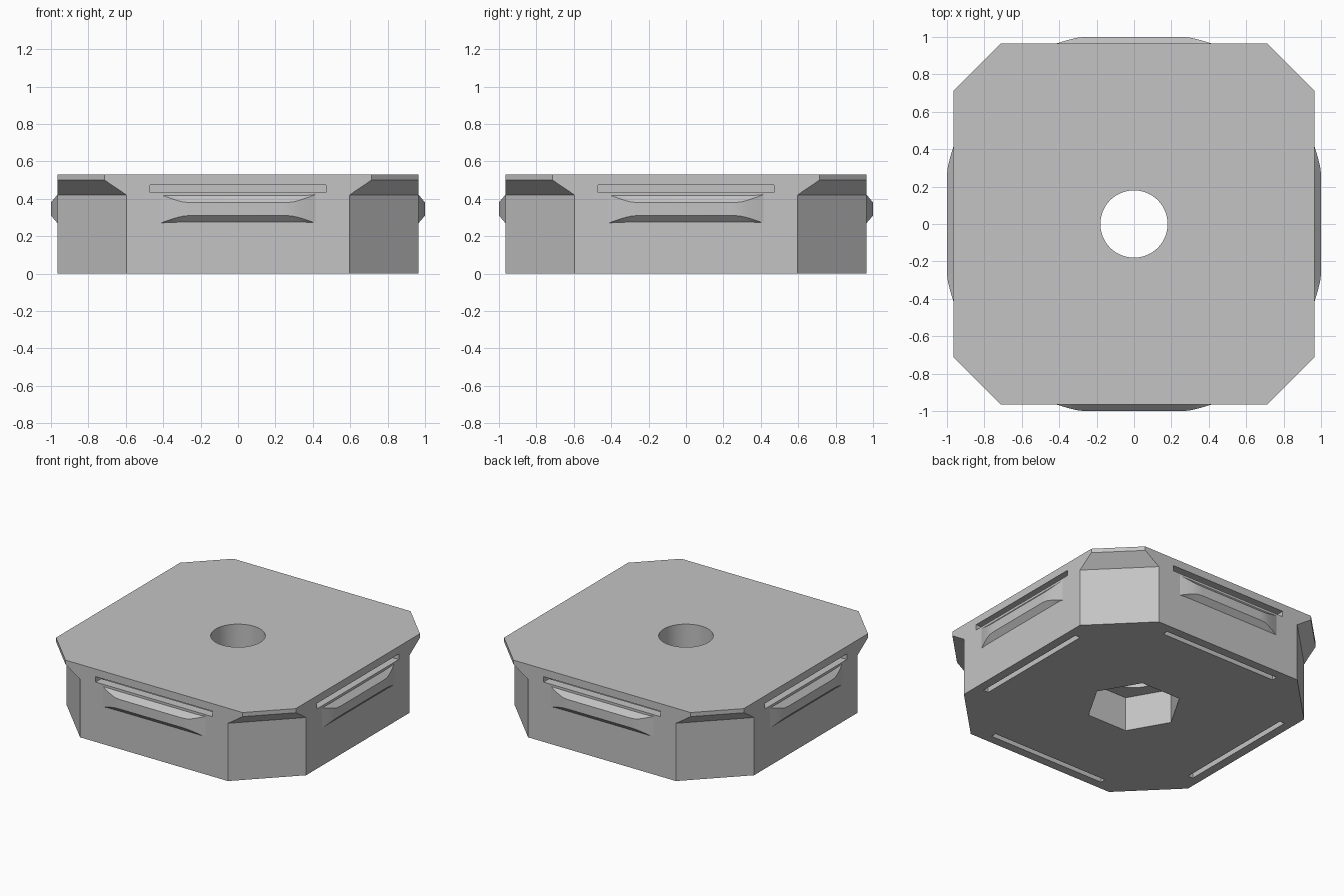
import bpy, bmesh, math
from mathutils import Matrix

if "Cube" in bpy.data.objects:
    bpy.data.objects.remove(bpy.data.objects["Cube"])

grey = bpy.data.materials.new("light_grey")
grey.diffuse_color = (0.55, 0.55, 0.55, 1)
grey.use_nodes = True
grey.node_tree.nodes["Principled BSDF"].inputs["Base Color"].default_value = grey.diffuse_color


def loft(name, rings):
    """Closed solid from a stack of equal-length point rings."""
    bm = bmesh.new()
    loops = [[bm.verts.new(p) for p in ring] for ring in rings]
    n = len(loops[0])
    for a, b in zip(loops, loops[1:]):
        for i in range(n):
            j = (i + 1) % n
            bm.faces.new((a[i], a[j], b[j], b[i]))
    bm.faces.new(loops[0][::-1])
    bm.faces.new(loops[-1])
    bmesh.ops.recalc_face_normals(bm, faces=bm.faces)
    mesh = bpy.data.meshes.new(name)
    bm.to_mesh(mesh)
    bm.free()
    mesh.materials.append(grey)
    ob = bpy.data.objects.new(name, mesh)
    bpy.context.collection.objects.link(ob)
    return ob


def prism(name, sides, radius, z0, z1):
    pts = [(radius * math.cos(math.tau * i / sides),
            radius * math.sin(math.tau * i / sides)) for i in range(sides)]
    return loft(name, [[(x, y, z) for x, y in pts] for z in (z0, z1)])


def smooth(ob):
    bpy.ops.object.select_all(action='DESELECT')
    ob.select_set(True)
    bpy.context.view_layer.objects.active = ob
    bpy.ops.object.shade_smooth_by_angle(angle=math.radians(25))


W = 0.965


def octagon(c, z):
    return [(x, y, z) for x, y in ((W, -c), (W, c), (c, W), (-c, W),
                                   (-W, c), (-W, -c), (-c, -W), (c, -W))]


# Base block: wide corner cuts below, overhanging lip above
base = loft("base_block", [octagon(c, z) for c, z in
                           ((0.595, 0), (0.595, 0.42), (0.713, 0.5), (0.713, 0.53))])

# Cutters: round bore, hexagonal nut pocket, L-shaped spring slots
cutters = [prism("bore_cutter", 64, 0.18, -0.1, 0.7),
           prism("nut_pocket_cutter", 6, 0.318, -0.1, 0.25)]
slot = [(-0.86, -0.1), (-0.90, -0.1), (-0.90, 0.435),
        (-1.1, 0.435), (-1.1, 0.475), (-0.86, 0.475)]
for k in range(4):
    turn = Matrix.Rotation(k * math.pi / 2, 4, 'Z')
    cut = loft("slot_cutter", [[(x, y, z) for y, z in slot] for x in (-0.47, 0.47)])
    cut.data.transform(turn)
    cutters.append(cut)

for cut in cutters:
    cut.hide_render = True
    mod = base.modifiers.new("cut", 'BOOLEAN')
    mod.operation = 'DIFFERENCE'
    mod.solver = 'EXACT'
    mod.object = cut
    bpy.context.view_layer.objects.active = base
    bpy.ops.object.modifier_apply(modifier=mod.name)
for cut in cutters:
    bpy.data.objects.remove(cut)
smooth(base)

# Snap ridges: bevelled bars whose ends fade into the wall
half = [(0.415, 0), (0.37, 0.014), (0.325, 0.026), (0.29, 0.033), (0.25, 0.035)]
plan = [(-x, d) for x, d in half] + half[::-1]
for k, side in enumerate(("front", "right", "back", "left")):
    rings = []
    for x, d in plan:
        t = d / 0.035
        rings.append([(x, -W + 0.005, 0.27), (x, -W + 0.005, 0.423),
                      (x, -W - d, 0.423 - 0.043 * t), (x, -W - d, 0.27 + 0.041 * t)])
    ridge = loft(side + "_snap_ridge", rings)
    ridge.data.transform(Matrix.Rotation(k * math.pi / 2, 4, 'Z'))
    smooth(ridge)
